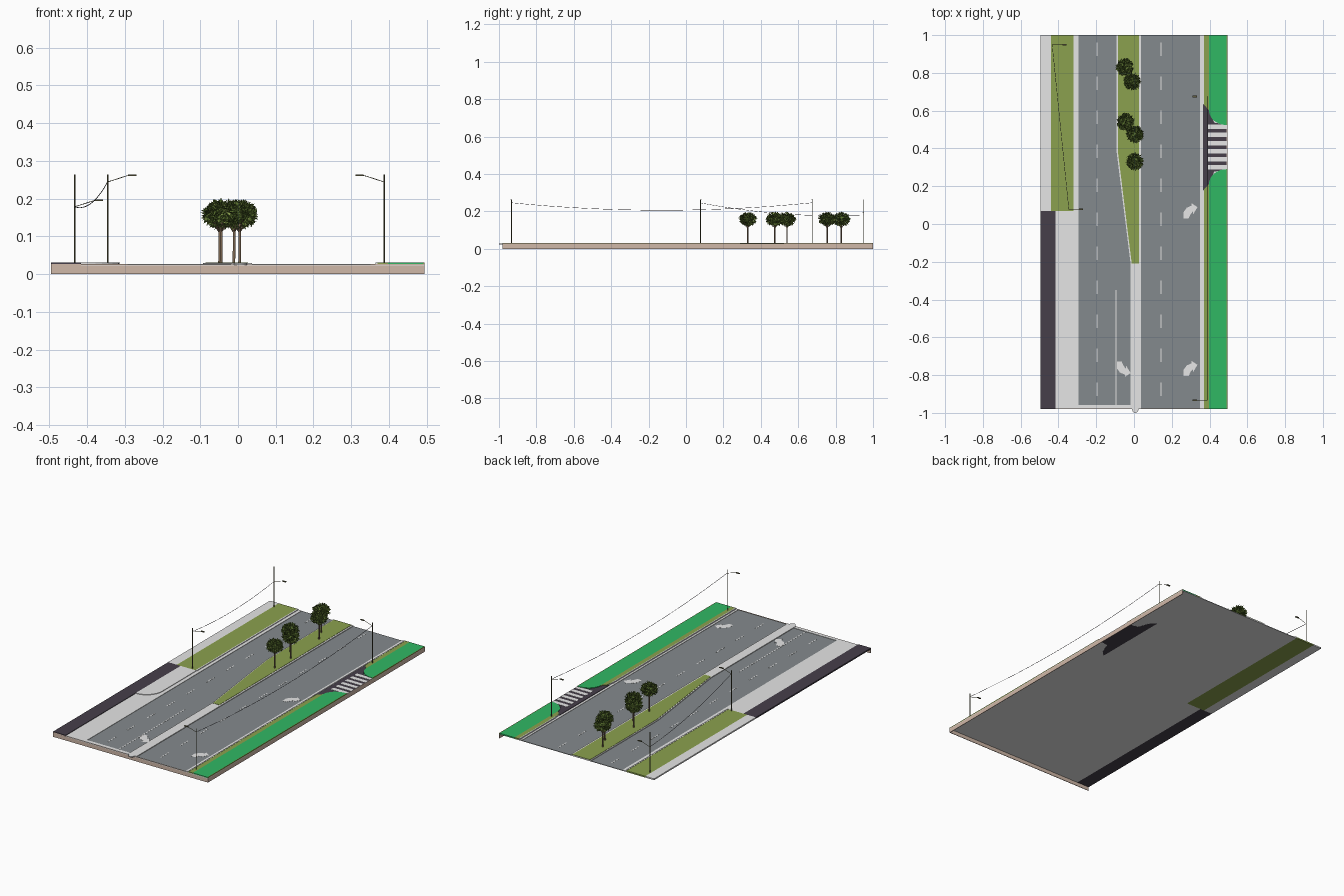
import bpy, bmesh, math, random
from mathutils import Vector

if "Cube" in bpy.data.objects:
    bpy.data.objects.remove(bpy.data.objects["Cube"])

random.seed(4)


def material(name, rgb):
    m = bpy.data.materials.new(name)
    lin = [((c / 255 + 0.055) / 1.055) ** 2.4 for c in rgb]
    m.diffuse_color = (*lin, 1)
    m.use_nodes = True
    m.node_tree.nodes["Principled BSDF"].inputs["Base Color"].default_value = m.diffuse_color
    return m


BROWN = material("brown earth edge", (208, 184, 168))
ROAD = material("road grey", (132, 138, 141))
LIGHT = material("light concrete", (230, 230, 230))
OLIVE = material("olive grass", (139, 161, 78))
GREEN = material("bright green verge", (48, 184, 100))
DARK = material("dark paving", (70, 63, 74))
WHITE = material("marking white", (242, 242, 242))
LEAF = material("leaf green", (88, 112, 46))
TRUNK = material("trunk brown", (128, 106, 84))
POLE = material("olive pole", (98, 95, 66))


def finish(name, bm, mats):
    me = bpy.data.meshes.new(name)
    bm.to_mesh(me)
    bm.free()
    for m in mats:
        me.materials.append(m)
    ob = bpy.data.objects.new(name, me)
    bpy.context.collection.objects.link(ob)
    return ob


def prism(name, pts, z0, z1, mat):
    """Flat outline pulled up from z0 to z1."""
    bm = bmesh.new()
    face = bm.faces.new([bm.verts.new((x, y, z0)) for x, y in pts])
    ext = bmesh.ops.extrude_face_region(bm, geom=[face])
    for v in ext["geom"]:
        if isinstance(v, bmesh.types.BMVert):
            v.co.z = z1
    bmesh.ops.recalc_face_normals(bm, faces=bm.faces)
    return finish(name, bm, [mat])


def plate(name, x0, x1, y0, y1, z0, z1, mat):
    return prism(name, [(x0, y0), (x1, y0), (x1, y1), (x0, y1)], z0, z1, mat)


def tube(name, pts, r, mat, sides=1):
    cu = bpy.data.curves.new(name, "CURVE")
    cu.dimensions = "3D"
    cu.bevel_depth = r
    cu.bevel_resolution = sides
    cu.use_fill_caps = True
    sp = cu.splines.new("POLY")
    sp.points.add(len(pts) - 1)
    for p, co in zip(sp.points, pts):
        p.co = (*co, 1)
    cu.materials.append(mat)
    ob = bpy.data.objects.new(name, cu)
    bpy.context.collection.objects.link(ob)


def arc(cx, cy, rx, ry, a0, a1, n=8):
    return [(cx + rx * math.cos(math.radians(a0 + (a1 - a0) * i / n)),
             cy + ry * math.sin(math.radians(a0 + (a1 - a0) * i / n))) for i in range(n + 1)]


Y0, Y1 = -0.98, 1.0
B, R, G, K = 0.022, 0.025, 0.027, 0.030     # underside, road, gutter and kerb heights

# Concrete base sheet, road surface on top, and the two earth edges
prism("base_sheet", [(-0.42, Y0), (0.49, Y0), (0.49, Y1), (-0.32, Y1), (-0.32, 0.07), (-0.42, 0.07)],
      B, R - 0.0008, LIGHT)
plate("road", -0.297, 0.347, Y0, Y1, R - 0.001, R, ROAD)
plate("front_edge", -0.5, 0.49, Y0, Y0 + 0.003, 0, R + 0.002, BROWN)
plate("right_edge", 0.487, 0.49, Y0, Y1, 0, R + 0.002, BROWN)

# Left side: pavement, grass and gutter
plate("dark_pavement", -0.5, -0.42, Y0, 0.07, B, K, DARK)
plate("light_pavement", -0.5, -0.444, 0.07, Y1, B, K, LIGHT)
plate("left_grass", -0.444, -0.324, 0.07, Y1, B, K, OLIVE)
plate("left_kerb", -0.324, -0.316, 0.07, Y1, B, K + 0.001, LIGHT)
plate("left_gutter", -0.316, -0.297, 0.07, Y1, R - 0.001, G, LIGHT)
plate("lower_pavement", -0.42, -0.297, Y0, 0.07, R - 0.001, G, LIGHT)
bend = arc(-0.42, -0.24, 0.101, 0.1, -90, 0)
prism("raised_pavement", [(-0.42, 0.07)] + bend + [(-0.319, 0.07)], G - 0.001, K, LIGHT)

# Median: kerb outline with grass inside, then a narrow paved strip
prism("median_kerb", [(-0.097, Y1), (-0.097, 0.39), (-0.022, -0.21), (-0.022, Y0), (0.033, Y0), (0.033, Y1)],
      R - 0.001, K - 0.001, LIGHT)
prism("median_grass", [(-0.09, Y1), (-0.09, 0.39), (-0.016, -0.21), (0.023, -0.21), (0.023, Y1)],
      R, K + 0.0005, OLIVE)
plate("front_stop_strip", -0.297, -0.022, Y0, -0.958, R - 0.001, G, LIGHT)
prism("median_rounded_end", arc(0.003, Y0, 0.017, 0.02, 180, 360, 10), R - 0.001, K - 0.001, LIGHT)

# Right side: gutter, kerb, verge and green strip, broken by the crossing
CY = 0.407
plate("right_gutter", 0.345, 0.357, Y0, Y1, R - 0.001, G, LIGHT)
for s, end, tag in ((1, Y1, "back"), (-1, Y0, "front")):
    a = CY + s * 0.225
    c = CY + s * 0.195
    m = CY + s * 0.117
    prism("right_kerb_" + tag, [(0.36, end), (0.36, a + s * 0.05), (0.366, a), (0.366, end)],
          R - 0.001, K + 0.001, LIGHT)
    prism("verge_" + tag, [(0.366, end), (0.366, a), (0.393, c), (0.393, end)], R - 0.001, K, OLIVE)
    curve = [(0.393 + 0.093 * (1 - math.cos(t * math.pi / 16)),
              c + (m - c) * math.sin(t * math.pi / 16)) for t in range(9)]
    prism("green_strip_" + tag, curve + [(0.486, end), (0.393, end)], R - 0.001, K, GREEN)
    plate("outer_verge_" + tag, 0.486, 0.49, min(m, end), max(m, end), R - 0.001, K, OLIVE)
prism("crossing_paving", [(0.362, CY - 0.23), (0.393, CY - 0.2), (0.42, CY - 0.13), (0.489, CY - 0.118),
                          (0.489, CY + 0.118), (0.42, CY + 0.13), (0.393, CY + 0.2), (0.362, CY + 0.23)],
      B - 0.0006, G, DARK)
for i in range(6):
    y = CY + (i - 2.5) * 0.043
    plate("crossing_stripe", 0.388, 0.489, y - 0.012, y + 0.012, G - 0.0005, G + 0.0008, WHITE)

# Lane markings
for x in (-0.199, 0.139):
    for i in range(11):
        y = -0.91 + i * 0.18
        plate("lane_dash", x - 0.0025, x + 0.0025, y, y + 0.07, R - 0.0005, R + 0.0007, WHITE)
plate("turn_lane_line", -0.101, -0.096, -0.958, -0.35, R - 0.0005, R + 0.0007, WHITE)
ARROW = [(0, 0.05), (0, 0.45), (0.22, 0.72), (0.58, 0.85), (0.58, 1), (1, 0.76),
         (0.68, 0.3), (0.66, 0.48), (0.5, 0.32), (0.36, 0.05)]
for x, y, s in ((0.259, 0.025, 1), (0.259, -0.81, 1), (-0.095, -0.725, -1)):
    prism("turn_arrow", [(x + 0.073 * u, y + s * 0.085 * v) for u, v in ARROW], R - 0.0005, R + 0.0007, WHITE)


# Trees: thin trunk, small core and a shell of pointed leaves
def tree(x, y):
    tube("trunk", [(x, y, R), (x + 0.001, y, 0.09), (x, y, 0.16)], 0.004, TRUNK)
    for a in range(4):
        t = a * math.pi / 2 + 0.4
        tube("branch", [(x, y, 0.11), (x + 0.025 * math.cos(t), y + 0.025 * math.sin(t), 0.145)], 0.0018, TRUNK)
    bm = bmesh.new()
    bmesh.ops.create_icosphere(bm, subdivisions=2, radius=1)
    for v in bm.verts:
        k = random.uniform(0.8, 1.05)
        v.co = Vector((x + v.co.x * 0.034 * k, y + v.co.y * 0.034 * k, 0.158 + v.co.z * 0.025 * k))
    for _ in range(480):
        d = Vector([random.gauss(0, 1) for _ in range(3)]).normalized()
        q = random.uniform(0.75, 1)
        c = Vector((x + d.x * 0.043 * q, y + d.y * 0.043 * q, 0.158 + d.z * 0.034 * q))
        out = (d + 0.8 * Vector([random.uniform(-1, 1) for _ in range(3)])).normalized()
        side = out.cross(Vector([random.uniform(-1, 1) for _ in range(3)])).normalized() * 0.0042
        tip = out * random.uniform(0.008, 0.013)
        f = bm.faces.new([bm.verts.new(p) for p in (c - tip * 0.6, c + side, c + tip, c - side)])
        f.normal_update()
        if f.normal.z < 0:
            f.normal_flip()
        f.material_index = 1 if random.random() < 0.15 else 0
    finish("tree_canopy", bm, [LEAF, OLIVE])


for p in ((-0.053, 0.83), (-0.015, 0.755), (-0.049, 0.54), (0.0, 0.475), (0.0, 0.33)):
    tree(*p)


# Street lamps: pole, curved arm and flat head
def lamp(x, y, s, arm_z):
    tube("lamp_pole", [(x, y, R), (x, y, 0.264)], 0.002, POLE, 2)
    tube("lamp_arm", [(x, y, arm_z), (x + s * 0.025, y, arm_z + 0.008),
                      (x + s * 0.05, y, arm_z + 0.016), (x + s * 0.06, y, arm_z + 0.018)], 0.0011, POLE)
    xs = sorted((x + s * 0.054, x + s * 0.076))
    plate("lamp_head", xs[0], xs[1], y - 0.004, y + 0.004, arm_z + 0.0155, arm_z + 0.0195, POLE)


lamp(-0.437, 0.948, 1, 0.178)
lamp(-0.349, 0.078, 1, 0.244)
lamp(0.383, 0.675, -1, 0.244)
lamp(0.383, -0.933, -1, 0.244)


# Sagging wires between the lamp poles
def wire(a, b, sag):
    a, b = Vector(a), Vector(b)
    pts = []
    for i in range(17):
        t = i / 16
        p = a.lerp(b, t)
        p.z -= sag * 4 * t * (1 - t)
        pts.append(p)
    tube("wire", pts, 0.001, DARK)


wire((-0.349, 0.078, 0.245), (-0.437, 0.948, 0.178), 0.024)
wire((0.383, -0.933, 0.246), (0.383, 0.675, 0.246), 0.04)

# Centre the whole street on x = 0
for ob in bpy.context.scene.objects:
    ob.location.x += 0.004
